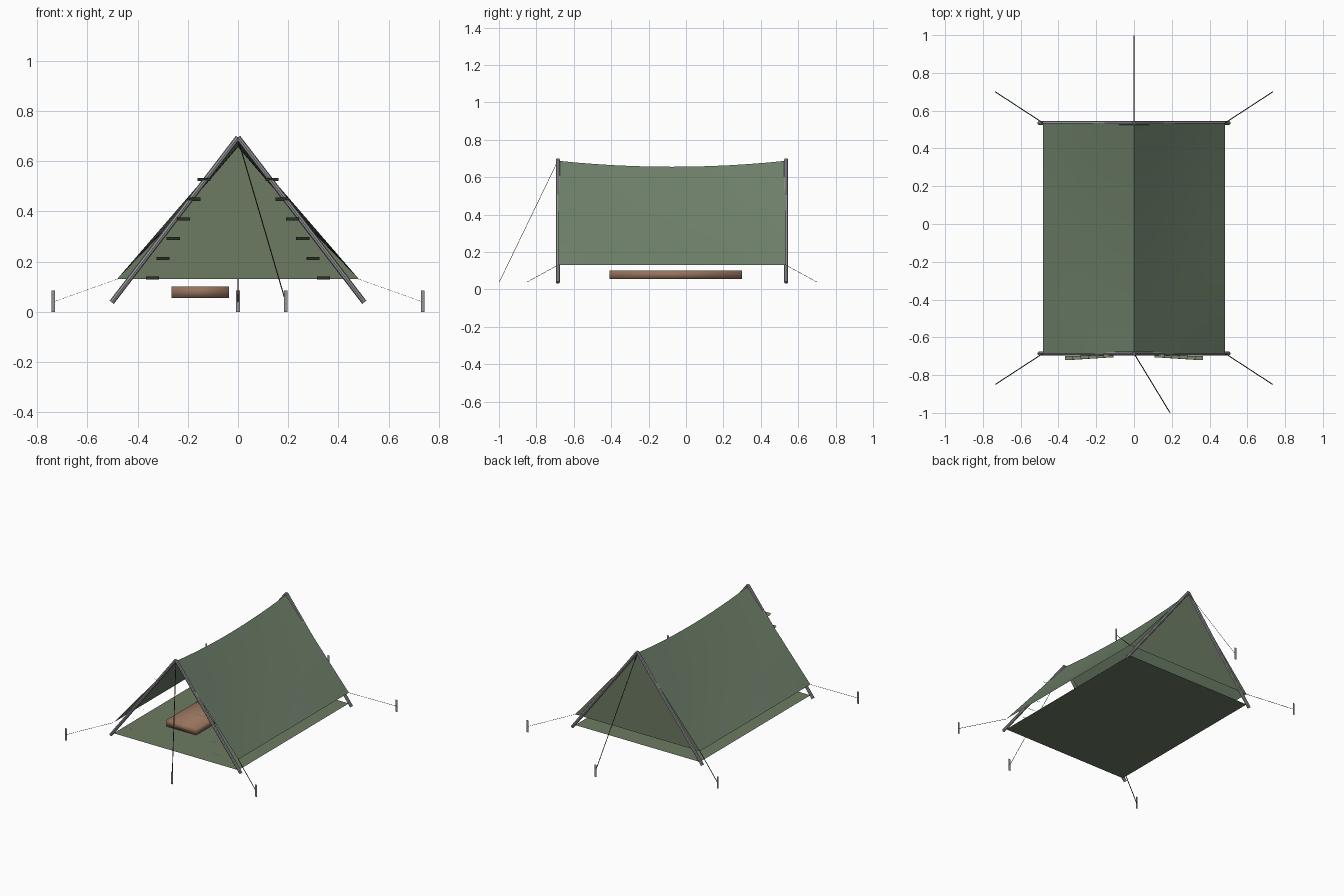
import bpy, bmesh, math
from mathutils import Vector

if "Cube" in bpy.data.objects:
    bpy.data.objects.remove(bpy.data.objects["Cube"])


def material(name, rgb):
    m = bpy.data.materials.new(name)
    m.diffuse_color = (*rgb, 1)
    m.use_nodes = True
    m.node_tree.nodes["Principled BSDF"].inputs["Base Color"].default_value = m.diffuse_color
    return m


CANVAS = material("green canvas", (0.155, 0.215, 0.143))
SHEET = material("olive sheet", (0.150, 0.195, 0.122))
METAL = material("grey metal", (0.30, 0.30, 0.32))
CORD = material("dark cord", (0.022, 0.022, 0.024))
WOOL = material("brown blanket", (0.30, 0.17, 0.108))

FRONT, BACK = -0.685, 0.535      # tent ends
HALF, EAVE, RIDGE = 0.482, 0.13, 0.688


def make(name, verts, faces, mat, smooth=False):
    me = bpy.data.meshes.new(name)
    me.from_pydata([tuple(v) for v in verts], [], faces)
    me.materials.append(mat)
    for p in me.polygons:
        p.use_smooth = smooth
    ob = bpy.data.objects.new(name, me)
    bpy.context.collection.objects.link(ob)
    return ob


def rod(name, a, b, r, mat, sides=8):
    a, b = Vector(a), Vector(b)
    bm = bmesh.new()
    bmesh.ops.create_cone(bm, cap_ends=True, segments=sides, radius1=r,
                          radius2=r, depth=(b - a).length)
    me = bpy.data.meshes.new(name)
    bm.to_mesh(me)
    bm.free()
    me.materials.append(mat)
    ob = bpy.data.objects.new(name, me)
    ob.location = (a + b) / 2
    ob.rotation_euler = (b - a).to_track_quat('Z', 'Y').to_euler()
    bpy.context.collection.objects.link(ob)


def ribbon(name, a, b, width, mat):
    # flat strip whose width runs horizontally across its direction
    a, b = Vector(a), Vector(b)
    s = (b - a).cross(Vector((0, 0, 1))).normalized() * width / 2
    make(name, [a - s, a + s, b + s, b - s], [(0, 1, 2, 3)], mat)


# Roof canvas: two slopes sagging between the end frames
NY, NS = 12, 8
for side, label in ((-1, "left"), (1, "right")):
    verts, faces = [], []
    for i in range(NY + 1):
        t = i / NY
        sag = 1 - (2 * t - 1) ** 2
        for j in range(NS + 1):
            u = j / NS
            z = RIDGE + (EAVE - RIDGE) * u
            z -= sag * (0.032 * (1 - u) + 0.012 * math.sin(math.pi * u))
            verts.append((side * HALF * u, FRONT + (BACK - FRONT) * t, z))
    for i in range(NY):
        for j in range(NS):
            k = i * (NS + 1) + j
            f = (k, k + 1, k + NS + 2, k + NS + 1)
            faces.append(f if side > 0 else f[::-1])
    make(label + "_roof_canvas", verts, faces, CANVAS, True)

# Back wall and ground sheet
make("back_wall", [(-HALF, BACK, EAVE), (HALF, BACK, EAVE), (0, BACK, RIDGE)],
     [(0, 2, 1)], SHEET)
make("ground_sheet", [(-HALF, FRONT, .055), (HALF, FRONT, .055),
                      (HALF, BACK, .055), (-HALF, BACK, .055)],
     [(0, 1, 2, 3)], SHEET)

# Pole frames, door ties and corner guy lines
for s, side in ((-1, "left"), (1, "right")):
    for y, end in ((FRONT, "front"), (BACK, "back")):
        rod(f"{end}_{side}_pole", (0, y, 0.695), (s * 0.503, y, 0.038), 0.0105, METAL)
        d = -1 if y < 0 else 1
        ribbon(f"{end}_{side}_guy_line", (s * HALF, y, EAVE),
               (s * 0.735, y + d * 0.165, 0.04), 0.005, CORD)
    for i in range(6):
        t = i / 5
        x, y, z = s * (0.34 - 0.205 * t), -0.71 + 0.012 * t, 0.135 + 0.392 * t
        make(f"{side}_door_tie_{i + 1}",
             [(x - .026, y + .01, z - .006), (x + .026, y + .01, z - .006),
              (x + .026, y - .01, z + .006), (x - .026, y - .01, z + .006)],
             [(3, 2, 1, 0)], SHEET)

# Ridge guy lines
ribbon("front_ridge_guy_line", (0, FRONT, RIDGE), (0.19, -0.998, 0.04), 0.005, CORD)
ribbon("back_ridge_guy_line", (0, BACK, RIDGE), (0, 0.998, 0.04), 0.005, CORD)

# Flat ground stakes
spots = [(0.19, -1), (0, 1)] + [(s * 0.735, y) for s in (-1, 1) for y in (-0.85, 0.70)]
for n, (x, y) in enumerate(spots, 1):
    make(f"stake_{n}", [(x - .007, y, 0), (x + .007, y, 0),
                        (x + .007, y, .085), (x - .007, y, .085)], [(0, 1, 2, 3)], METAL)

# Folded blanket, soft shaded
bm = bmesh.new()
bmesh.ops.create_cube(bm, size=1)
for v in bm.verts:
    v.co = Vector((-0.15 + v.co.x * 0.228, -0.055 + v.co.y * 0.71, 0.079 + v.co.z * 0.046))
for f in bm.faces:
    f.smooth = True
me = bpy.data.meshes.new("blanket")
bm.to_mesh(me)
bm.free()
me.materials.append(WOOL)
bpy.context.collection.objects.link(bpy.data.objects.new("blanket", me))
